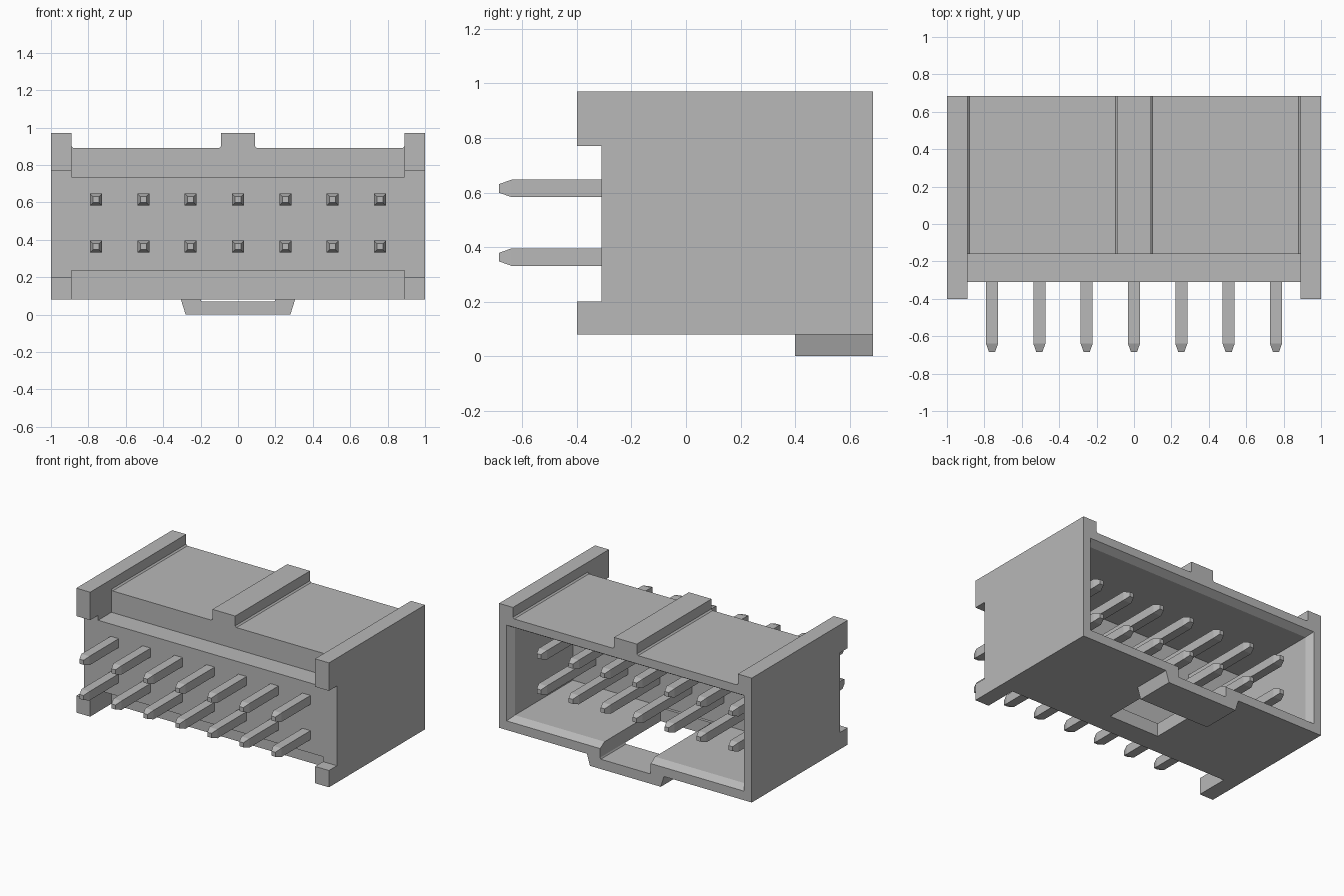
import bpy, bmesh

cube = bpy.data.objects.get("Cube")
if cube:
    bpy.data.objects.remove(cube)

grey = bpy.data.materials.new("light_grey")
grey.use_nodes = True
colour = (0.48, 0.48, 0.48, 1)
grey.diffuse_color = colour
grey.node_tree.nodes["Principled BSDF"].inputs["Base Color"].default_value = colour


def finish(name, bm):
    bmesh.ops.recalc_face_normals(bm, faces=bm.faces)
    mesh = bpy.data.meshes.new(name)
    bm.to_mesh(mesh)
    bm.free()
    mesh.materials.append(grey)
    obj = bpy.data.objects.new(name, mesh)
    bpy.context.collection.objects.link(obj)
    return obj


def loft(name, sections):
    """Skin matching rings of points and cap both ends."""
    bm = bmesh.new()
    rings = [[bm.verts.new(p) for p in ring] for ring in sections]
    n = len(rings[0])
    for a, b in zip(rings, rings[1:]):
        for i in range(n):
            j = (i + 1) % n
            bm.faces.new((a[i], a[j], b[j], b[i]))
    bm.faces.new(rings[0])
    bm.faces.new(rings[-1])
    return finish(name, bm)


def mirrored_prism(name, half, y0, y1):
    """Extrude along y a profile given by its +x half, bottom to top."""
    outline = half + [(-x, z) for x, z in reversed(half)]
    return loft(name, [[(x, y, z) for x, z in outline] for y in (y0, y1)])


def rect(x, y, z0, z1, cx=0):
    return [(cx - x, y, z0), (cx + x, y, z0), (cx + x, y, z1), (cx - x, y, z1)]


def box(name, x, y0, y1, z0, z1):
    return loft(name, [rect(x, y0, z0, z1), rect(x, y1, z0, z1)])


FRONT, BACK, BASE, TOP = -0.4, 0.685, 0.08, 0.97

# Housing with raised end rails and a central key ridge
housing = mirrored_prism("housing", [
    (1, BASE), (1, TOP), (0.89, TOP), (0.89, 0.9), (0.88, 0.89),
    (0.1, 0.89), (0.09, 0.9), (0.09, TOP)], FRONT, BACK)

# Recesses, mating cavity with chamfered mouth, and floor slot
cutters = [
    box("front_gap", 1.2, -0.6, -0.31, 0.2, 0.77),
    box("upper_ledge", 0.89, -0.6, -0.16, 0.735, 1.2),
    box("lower_ledge", 0.89, -0.6, -0.16, -0.1, 0.235),
    loft("cavity", [
        rect(0.91, -0.02, 0.175, 0.8), rect(0.91, 0.635, 0.175, 0.8),
        rect(0.94, BACK, 0.145, 0.83), rect(0.94, 0.8, 0.145, 0.83)]),
    box("floor_slot", 0.2, 0, 0.9, -0.1, 0.3),
]
bpy.context.view_layer.objects.active = housing
for cutter in cutters:
    cutter.hide_render = True
    cut = housing.modifiers.new(cutter.name, "BOOLEAN")
    cut.operation = "DIFFERENCE"
    cut.solver = "EXACT"
    cut.object = cutter
    bpy.ops.object.modifier_apply(modifier=cut.name)
for cutter in cutters:
    bpy.data.objects.remove(cutter)

# Bridge below the floor slot
mirrored_prism("slot_bridge", [
    (0.28, 0), (0.305, BASE), (0.2, BASE), (0.195, 0.07)], 0.4, BACK)

# Two rows of square pins with tapered tips
for row, z in enumerate((0.363, 0.615)):
    for i in range(7):
        cx = (i - 3) * 0.253
        stations = ((-0.685, 0.016), (-0.64, 0.032), (0.535, 0.032), (0.58, 0.016))
        loft(f"pin_{row + 1}_{i + 1}",
             [rect(r, y, z - r, z + r, cx) for y, r in stations])
